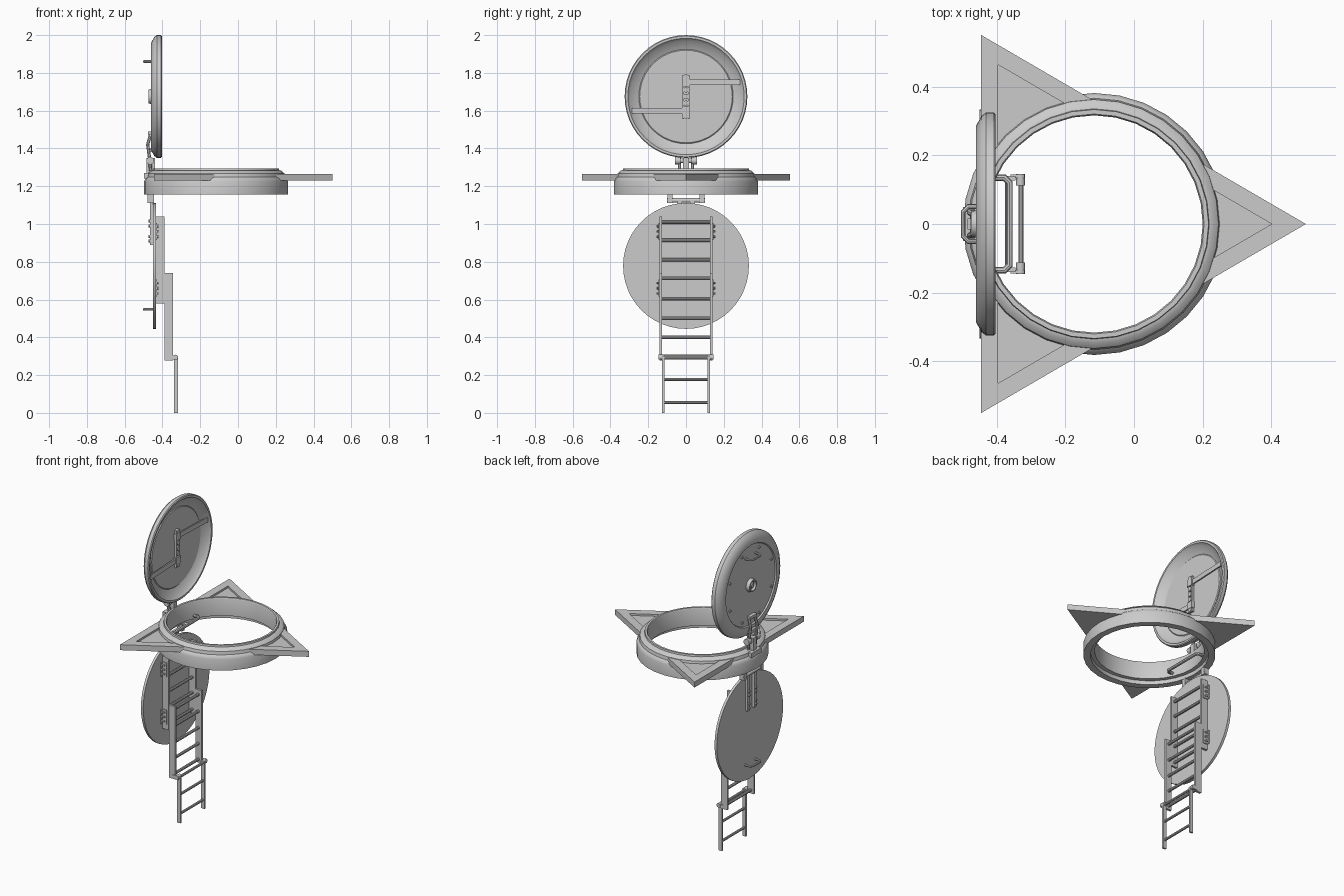
import bpy, bmesh, math
from mathutils import Vector

if "Cube" in bpy.data.objects:
    bpy.data.objects.remove(bpy.data.objects["Cube"])

RX = -0.116          # ring centre in x


def finish(name, bm, smooth=True):
    bmesh.ops.remove_doubles(bm, verts=bm.verts, dist=1e-5)
    bmesh.ops.recalc_face_normals(bm, faces=bm.faces)
    me = bpy.data.meshes.new(name)
    bm.to_mesh(me)
    bm.free()
    ob = bpy.data.objects.new(name, me)
    bpy.context.collection.objects.link(ob)
    bpy.ops.object.select_all(action='DESELECT')
    ob.select_set(True)
    bpy.context.view_layer.objects.active = ob
    if smooth:
        bpy.ops.object.shade_smooth_by_angle(angle=math.radians(32))
    return ob


def lathe(name, prof, centre, axis='Z', n=32, closed=False):
    """Revolve (radius, height) points about the z or x axis."""
    bm = bmesh.new()
    c = Vector(centre)
    rings = []
    for i in range(n):
        a = 2 * math.pi * i / n
        u, v = math.cos(a), math.sin(a)
        rings.append([bm.verts.new(c + (Vector((r * u, r * v, h)) if axis == 'Z'
                      else Vector((h, r * u, r * v)))) for r, h in prof])
    m = len(prof)
    for i in range(n):
        p, q = rings[i], rings[(i + 1) % n]
        for j in range(m if closed else m - 1):
            k = (j + 1) % m
            bm.faces.new((p[j], q[j], q[k], p[k]))
    bmesh.ops.dissolve_degenerate(bm, dist=1e-6, edges=bm.edges)
    return finish(name, bm)


def box(name, x, y, z):
    bm = bmesh.new()
    bmesh.ops.create_cube(bm, size=1)
    for v in bm.verts:
        v.co = Vector([(r[0] + r[1]) / 2 + t * (r[1] - r[0]) for t, r in zip(v.co, (x, y, z))])
    return finish(name, bm, False)


def rod(name, a, b, r, n=12):
    a, b = Vector(a), Vector(b)
    bm = bmesh.new()
    bmesh.ops.create_cone(bm, cap_ends=True, segments=n, radius1=r, radius2=r, depth=(b - a).length)
    q = (b - a).to_track_quat('Z', 'Y')
    for v in bm.verts:
        v.co = q @ v.co + (a + b) / 2
    return finish(name, bm)


def tube(name, pts, r):
    cu = bpy.data.curves.new(name, 'CURVE')
    cu.dimensions = '3D'
    cu.bevel_depth, cu.bevel_resolution, cu.use_fill_caps = r, 2, True
    s = cu.splines.new('POLY')
    s.points.add(len(pts) - 1)
    for p, q in zip(s.points, pts):
        p.co = (*q, 1)
    ob = bpy.data.objects.new(name, cu)
    bpy.context.collection.objects.link(ob)
    bpy.ops.object.select_all(action='DESELECT')
    ob.select_set(True)
    bpy.context.view_layer.objects.active = ob
    bpy.ops.object.convert(target='MESH')
    bpy.ops.object.shade_smooth_by_angle(angle=math.radians(40))


def grip(name, x0, x1, w, z, r, c=0.015):
    """U-shaped handle standing out from x0 to x1."""
    d = c if x1 > x0 else -c
    tube(name, [(x0, -w, z), (x1 - d, -w, z), (x1, -w + c, z),
                (x1, w - c, z), (x1 - d, w, z), (x0, w, z)], r)


# hatch ring
lathe('hatch_ring', [(0.340, 1.155), (0.381, 1.155), (0.381, 1.225), (0.374, 1.242), (0.366, 1.248),
                     (0.362, 1.268), (0.346, 1.282), (0.335, 1.284), (0.333, 1.294), (0.320, 1.294),
                     (0.316, 1.285), (0.316, 1.18), (0.340, 1.18)], (RX, 0, 0), closed=True)

# triangular mounting plate with sunken top, cut by the ring opening
bm = bmesh.new()
tri = [(-0.445, -0.55), (0.5, 0), (-0.445, 0.55)]
lo = [bm.verts.new((x, y, 1.23)) for x, y in tri]
hi = [bm.verts.new((x, y, 1.265)) for x, y in tri]
bm.faces.new(lo[::-1])
top = bm.faces.new(hi)
for i in range(3):
    j = (i + 1) % 3
    bm.faces.new((lo[i], lo[j], hi[j], hi[i]))
bmesh.ops.recalc_face_normals(bm, faces=bm.faces)
bmesh.ops.inset_region(bm, faces=[top], thickness=0.05, use_even_offset=True)
r = bmesh.ops.extrude_face_region(bm, geom=[top])
for v in [g for g in r['geom'] if isinstance(g, bmesh.types.BMVert)]:
    v.co.z -= 0.012
if top.is_valid:
    bmesh.ops.delete(bm, geom=[top], context='FACES_ONLY')
plate = finish('mounting_plate', bm, False)
cutter = rod('ring_cutter', (RX, 0, 1.1), (RX, 0, 1.4), 0.34, 32)
mod = plate.modifiers.new('opening', 'BOOLEAN')
mod.operation, mod.solver, mod.object = 'DIFFERENCE', 'EXACT', cutter
bpy.context.view_layer.objects.active = plate
bpy.ops.object.modifier_apply(modifier='opening')
bpy.data.objects.remove(cutter)

# grab bar inside the ring
grip('grab_bar', -0.415, -0.362, 0.135, 1.20, 0.01)

# upper lid, dished toward +x
LZ = 1.675
lathe('upper_lid', [(0, -0.452), (0.25, -0.452), (0.255, -0.46), (0.285, -0.46), (0.315, -0.443),
                    (0.325, -0.43), (0.325, -0.408), (0.32, -0.403), (0.308, -0.403), (0.295, -0.42),
                    (0.25, -0.44), (0.245, -0.436), (0, -0.436)], (0, 0, LZ), 'X', 48)
for i in range(8):
    a = math.pi * (i + 0.5) / 4
    y, z = 0.225 * math.cos(a), LZ + 0.225 * math.sin(a)
    rod('lid_bolt', (-0.46, y, z), (-0.45, y, z), 0.008, 8)
lathe('lid_hub', [(0, -0.47), (0.014, -0.47), (0.018, -0.46), (0.026, -0.46), (0.03, -0.473),
                  (0.037, -0.473), (0.042, -0.45)], (0, 0, LZ), 'X', 24)
grip('lid_handle', -0.45, -0.497, 0.05, 1.86, 0.007)

# lid locking gear: central links and two bolts
for y in (-0.014, 0.014):
    box('lock_link', (-0.436, -0.421), (y - 0.004, y + 0.004), (1.555, 1.79))
for z in (1.57, 1.6, 1.64, LZ, 1.71, 1.75, 1.78):
    rod('lock_pin', (-0.438, 0, z), (-0.418, 0, z), 0.014, 12)
for s in (1, -1):
    z = LZ + s * 0.075
    box('lock_guide', (-0.436, -0.416), sorted((-s * 0.022, s * 0.022)), (z - 0.022, z + 0.022))
    bar = box('lock_bar', (-0.432, -0.424), sorted((0, s * 0.285)), (z - 0.015, z + 0.015))
    for v in bar.data.vertices:
        if abs(v.co.y) > 0.1:
            v.co.x += 0.012

# upper hinge: open frame on the back of the lid
for s in (1, -1):
    y = s * 0.034
    tube('lid_hinge_arm', [(-0.462, y * 0.75, 1.48), (-0.478, y, 1.42), (-0.468, y, 1.345),
                           (-0.462, y, 1.28)], 0.009)
    rod('lid_hinge_collar', (-0.465, s * 0.028, 1.335), (-0.465, s * 0.058, 1.335), 0.02, 16)
for z in (1.48, 1.39):
    box('lid_hinge_crossbar', (-0.476, -0.455), (-0.034, 0.034), (z - 0.009, z + 0.009))
rod('lid_hinge_pin', (-0.465, -0.055, 1.335), (-0.465, 0.055, 1.335), 0.012)
box('lid_hinge_foot', (-0.485, -0.44), (-0.016, 0.016), (1.26, 1.35))
box('lid_hinge_base', (-0.497, -0.44), (-0.05, 0.05), (1.24, 1.27))

# lower lid
rod('lower_lid', (-0.45, 0, 0.778), (-0.434, 0, 0.778), 0.333, 48)
grip('lower_lid_handle', -0.45, -0.497, 0.05, 0.548, 0.007)
for s in (1, -1):
    y = s * 0.034
    box('lower_hinge_arm', (-0.466, -0.449), (y - 0.012, y + 0.012), (0.89, 1.125))
    for z in (0.91, 0.935, 0.99, 1.015):
        rod('lower_hinge_bolt', (-0.473, y, z), (-0.465, y, z), 0.008, 8)
    y = s * 0.085
    box('lower_hinge_lug', (-0.478, -0.445), (y - 0.013, y + 0.013), (1.11, 1.16))
rod('lower_hinge_pin', (-0.462, -0.1, 1.125), (-0.462, 0.1, 1.125), 0.012)


# ladder sections, each a pair of rails with rungs
def ladder(name, x, z, w, t, rungs, r):
    for s in (1, -1):
        box(name + '_rail', x, sorted((s * w, s * (w - t))), z)
    for h in rungs:
        xm = sum(x) / 2
        rod(name + '_rung', (xm, -w + t / 2, h), (xm, w - t / 2, h), r, 10)


ladder('top_ladder', (-0.434, -0.389), (0.58, 1.04), 0.141, 0.014, (1.01, 0.913, 0.81, 0.712, 0.605), 0.009)
ladder('middle_ladder', (-0.389, -0.345), (0.278, 0.74), 0.14, 0.014, (0.712, 0.605, 0.5, 0.4, 0.3), 0.009)
ladder('bottom_ladder', (-0.34, -0.317), (0, 0.3), 0.126, 0.011, (0.29, 0.178, 0.055), 0.008)
for s in (1, -1):
    # pivot knuckle joining the last two sections
    rod('ladder_pivot', (-0.33, s * 0.112, 0.295), (-0.33, s * 0.146, 0.295), 0.013)
    box('ladder_pivot_plate', (-0.36, -0.32), sorted((s * 0.134, s * 0.144)), (0.282, 0.305))
    # brackets fixing the top section to the lower lid
    for z in (0.96, 0.66):
        box('ladder_bracket', (-0.435, -0.428), sorted((s * 0.139, s * 0.158)), (z - 0.045, z + 0.045))
        box('ladder_bracket_cheek', (-0.434, -0.4), sorted((s * 0.14, s * 0.146)), (z - 0.045, z + 0.045))
        for d in (-0.028, 0, 0.028):
            rod('bracket_bolt', (-0.43, s * 0.152, z + d), (-0.42, s * 0.152, z + d), 0.006, 8)
            rod('cheek_bolt', (-0.415, s * 0.144, z + d), (-0.415, s * 0.153, z + d), 0.006, 8)
